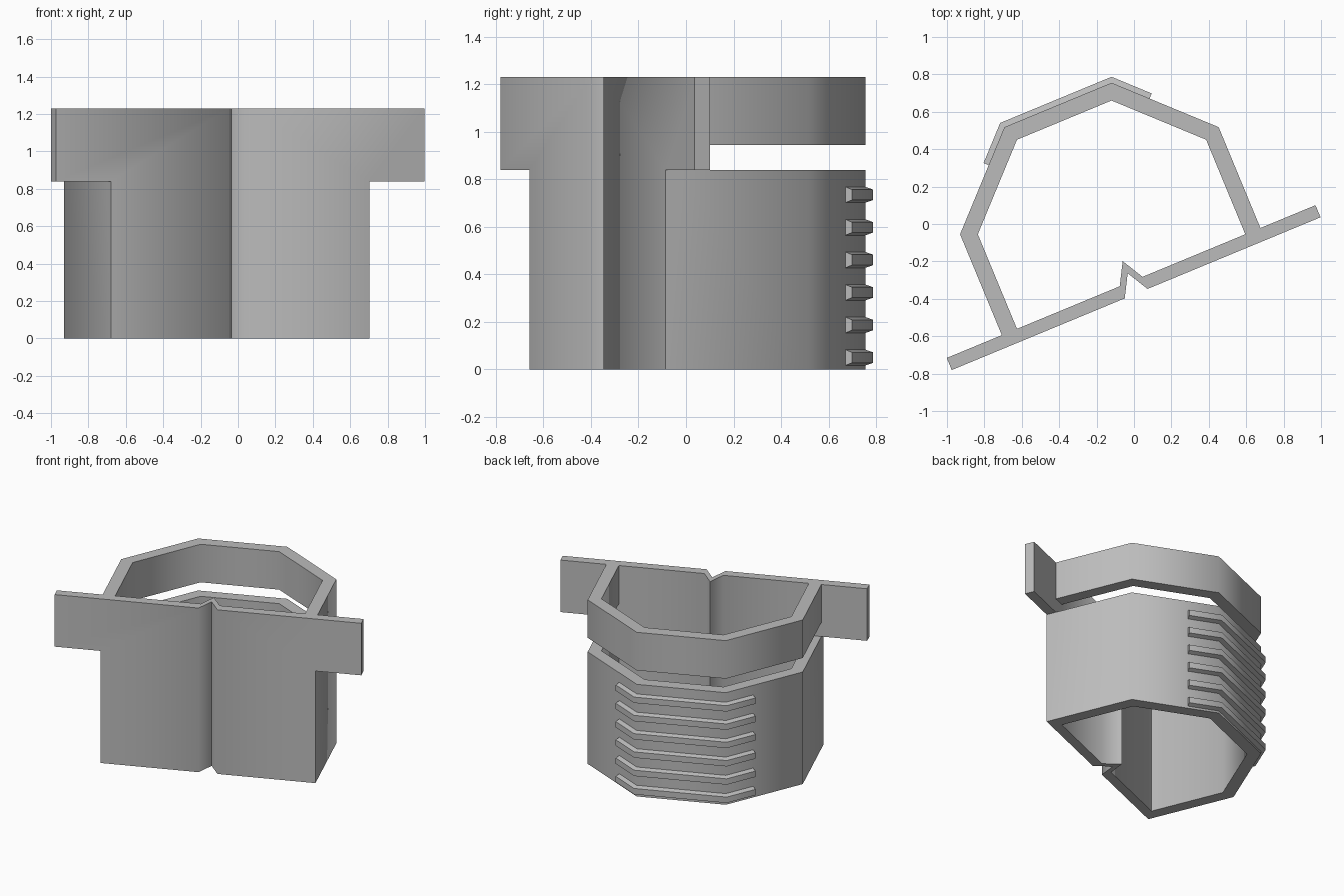
import bpy, bmesh
from math import sin, cos, radians
from mathutils import Matrix, Vector

if "Cube" in bpy.data.objects:
    bpy.data.objects.remove(bpy.data.objects["Cube"])

grey = bpy.data.materials.new("plain grey")
grey.use_nodes = True
grey.diffuse_color = (0.5, 0.5, 0.5, 1)
grey.node_tree.nodes["Principled BSDF"].inputs["Base Color"].default_value = (0.5, 0.5, 0.5, 1)

# The part is symmetric in its own frame, then turned and shifted into place
PLACE = Matrix.Translation((-0.12, -0.055, 0)) @ Matrix.Rotation(radians(22.5), 4, "Z")
HALF = radians(22.5)
R_OUT, R_IN = 0.81, 0.715
SIDE_OUT, SIDE_IN = R_OUT * cos(HALF), R_IN * cos(HALF)
BACK, FRONT = -0.2736, -0.3436
LEVELS = [0, 0.84, 0.945, 1.23]


def finish(name, bm):
    bm.transform(PLACE)
    bmesh.ops.recalc_face_normals(bm, faces=bm.faces)
    mesh = bpy.data.meshes.new(name)
    bm.to_mesh(mesh)
    bm.free()
    mesh.materials.append(grey)
    obj = bpy.data.objects.new(name, mesh)
    bpy.context.collection.objects.link(obj)
    bpy.ops.object.select_all(action="DESELECT")
    obj.select_set(True)
    bpy.context.view_layer.objects.active = obj
    bpy.ops.object.shade_smooth_by_angle(angle=radians(64))
    return obj


def polar(r, deg):
    return (r * cos(radians(deg)), r * sin(radians(deg)))


def columns(outer, inner, layers):
    """Cells between two matching paths, repeated on the given layers."""
    return [((outer[i], outer[i + 1], inner[i + 1], inner[i]), k)
            for i in range(len(outer) - 1) for k in layers]


def solid(name, cells):
    """Join prism cells, keeping only the faces no two cells share."""
    bm = bmesh.new()
    verts, faces = {}, {}

    def vert(p, z):
        key = (round(p[0], 4), round(p[1], 4), z)
        if key not in verts:
            verts[key] = bm.verts.new(key)
        return verts[key]

    for quad, k in cells:
        low = [vert(p, LEVELS[k]) for p in quad]
        top = [vert(p, LEVELS[k + 1]) for p in quad]
        sides = [(low[i], low[(i + 1) % 4], top[(i + 1) % 4], top[i]) for i in range(4)]
        for f in sides + [low[::-1], top]:
            faces.setdefault(frozenset(f), []).append(f)
    for same in faces.values():
        if len(same) == 1:
            bm.faces.new(same[0])
    bmesh.ops.recalc_face_normals(bm, faces=bm.faces)
    bmesh.ops.dissolve_limit(bm, angle_limit=radians(1), verts=bm.verts, edges=bm.edges)
    return finish(name, bm)


# Front plate with a V notch, and tabs on its upper part
stops = [-SIDE_OUT, -SIDE_IN, -0.066, 0, 0.066, SIDE_IN, SIDE_OUT]
rise = [0.118 if u == 0 else 0 for u in stops]
cells = columns([(u, FRONT + r) for u, r in zip(stops, rise)],
                [(u, BACK + r) for u, r in zip(stops, rise)], (0, 1, 2))
for s in (-1, 1):
    ends = (s * SIDE_OUT, s * 1.067)
    cells += columns([(u, FRONT) for u in ends], [(u, BACK) for u in ends], (1, 2))

# Octagonal shell behind the plate, split by an open slot
angles = [22.5, 67.5, 112.5, 157.5]
shell_out = [(SIDE_OUT, BACK)] + [polar(R_OUT, a) for a in angles] + [(-SIDE_OUT, BACK)]
shell_in = [(SIDE_IN, BACK)] + [polar(R_IN, a) for a in angles] + [(-SIDE_IN, BACK)]
cells += columns(shell_out, shell_in, (0, 2))
solid("clamp_body", cells)


# Bevelled grip ribs wrapped around the back
def rib_path(r):
    apothem, t = r * cos(HALF), 0.09
    n, d = Vector(polar(1, 45)), Vector(polar(1, 135))
    end = n * apothem + d * t
    corner = Vector(polar(r, 67.5))
    return [end, corner, Vector((-corner.x, corner.y)), Vector((-end.x, end.y))]


for i in range(6):
    z = 0.05 + 0.137 * i
    bm = bmesh.new()
    rings = []
    for base, tip in zip(rib_path(0.8), rib_path(0.842)):
        section = [(base, -0.037), (tip, -0.022), (tip, 0.022), (base, 0.037)]
        rings.append([bm.verts.new((p.x, p.y, z + h)) for p, h in section])
    for a, b in zip(rings, rings[1:]):
        for j in range(4):
            m = (j + 1) % 4
            bm.faces.new((a[j], a[m], b[m], b[j]))
    bm.faces.new(rings[0])
    bm.faces.new(rings[-1])
    finish(f"grip_rib_{i + 1}", bm)
